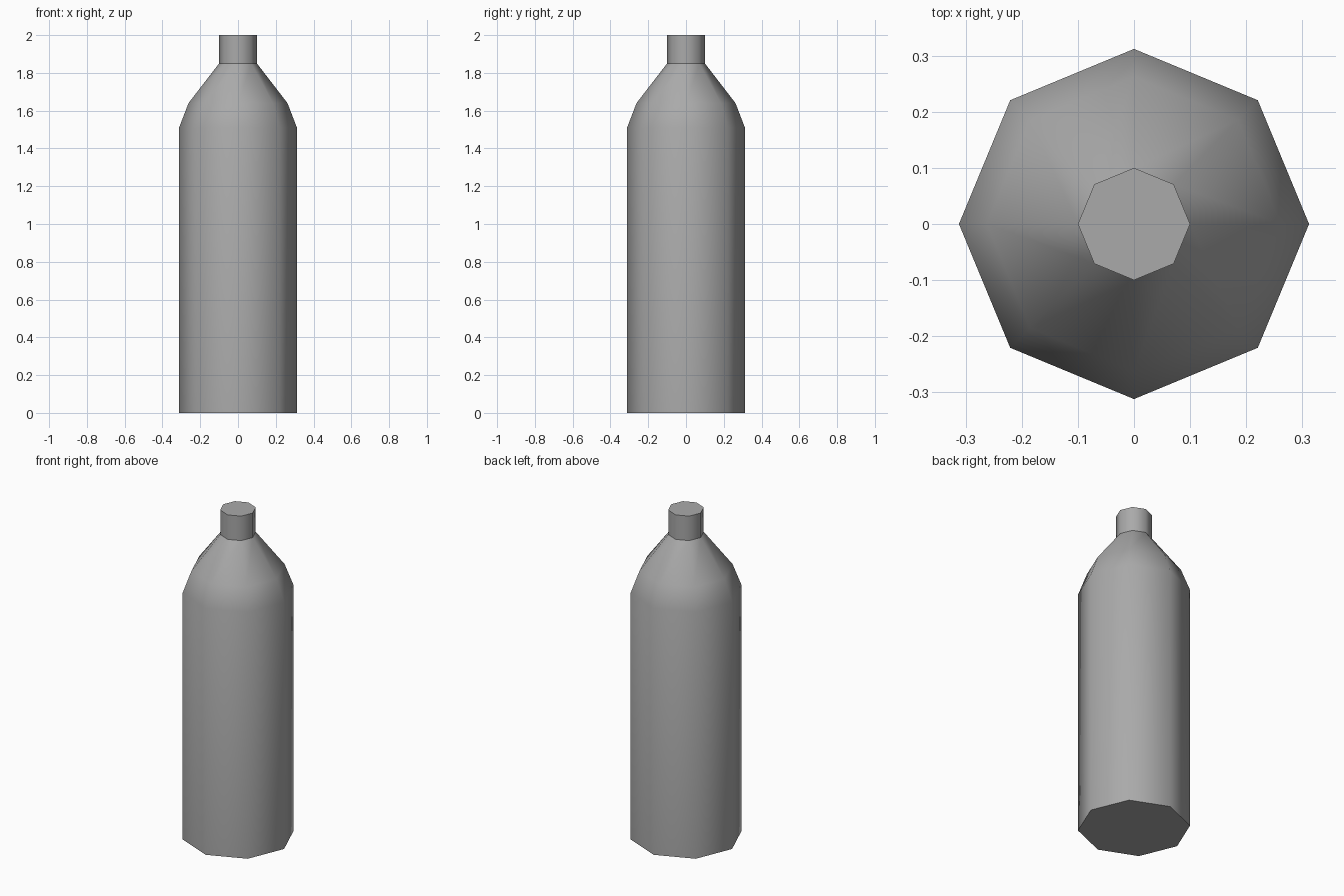
import bpy
import bmesh
from math import cos, sin, pi

SIDES = 8

if "Cube" in bpy.data.objects:
    bpy.data.objects.remove(bpy.data.objects["Cube"], do_unlink=True)

grey = bpy.data.materials.new("mid_grey")
grey.use_nodes = True
colour = (0.4, 0.4, 0.4, 1)
grey.diffuse_color = colour
grey.node_tree.nodes["Principled BSDF"].inputs["Base Color"].default_value = colour


def lathe(name, profile, sharp_rings):
    """Closed octagonal solid from (radius, height) pairs, smooth except at sharp_rings."""
    bm = bmesh.new()
    rings = [[bm.verts.new((r * cos(2 * pi * i / SIDES), r * sin(2 * pi * i / SIDES), z))
              for i in range(SIDES)] for r, z in profile]
    for low, high in zip(rings, rings[1:]):
        for i in range(SIDES):
            j = (i + 1) % SIDES
            bm.faces.new((low[i], low[j], high[j], high[i]))
    bm.faces.new(rings[0][::-1])
    bm.faces.new(rings[-1])
    for face in bm.faces:
        face.smooth = True
    for k in sharp_rings:
        for i in range(SIDES):
            bm.edges.get((rings[k][i], rings[k][(i + 1) % SIDES])).smooth = False
    mesh = bpy.data.meshes.new(name)
    bm.to_mesh(mesh)
    bm.free()
    mesh.materials.append(grey)
    obj = bpy.data.objects.new(name, mesh)
    bpy.context.collection.objects.link(obj)
    return obj


# Body, two-step shoulder, neck and flat top in one profile
lathe("bottle",
      [(0.312, 0), (0.312, 1.51), (0.262, 1.64), (0.1, 1.85), (0.1, 2)],
      sharp_rings=(0, 3, 4))
